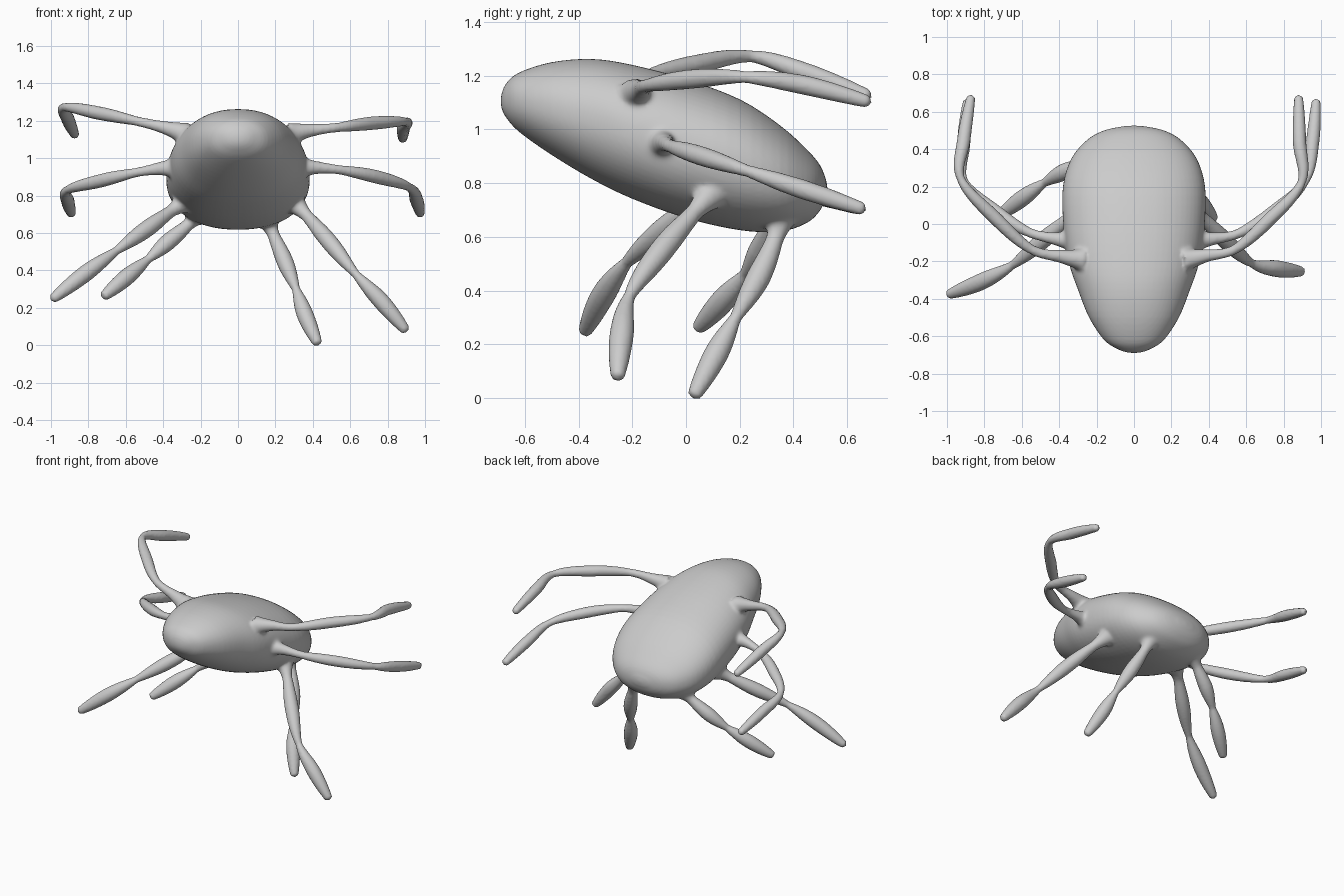
import bpy, bmesh, math
from mathutils import Vector

if "Cube" in bpy.data.objects:
    bpy.data.objects.remove(bpy.data.objects["Cube"])


def spline(rows, steps):
    """Smooth curve through rows of numbers (Catmull-Rom)."""
    out = []
    n = len(rows)
    for i in range(n - 1):
        p = [Vector(rows[min(max(k, 0), n - 1)]) for k in (i - 1, i, i + 1, i + 2)]
        for s in range(steps):
            t = s / steps
            out.append(0.5 * (2 * p[1] + (p[2] - p[0]) * t
                              + (2 * p[0] - 5 * p[1] + 4 * p[2] - p[3]) * t * t
                              + (3 * p[1] - p[0] - 3 * p[2] + p[3]) * t ** 3))
    out.append(Vector(rows[-1]))
    return out


def skin(name, rings, start, end):
    """Closed smooth skin over a list of vertex rings with pole points."""
    bm = bmesh.new()
    loops = [[bm.verts.new(c) for c in ring] for ring in rings]
    n = len(loops[0])
    a, b = bm.verts.new(start), bm.verts.new(end)
    for k in range(n):
        m = (k + 1) % n
        bm.faces.new((a, loops[0][m], loops[0][k]))
        bm.faces.new((b, loops[-1][k], loops[-1][m]))
        for r, q in zip(loops, loops[1:]):
            bm.faces.new((r[k], r[m], q[m], q[k]))
    bmesh.ops.recalc_face_normals(bm, faces=bm.faces)
    me = bpy.data.meshes.new(name)
    bm.to_mesh(me)
    bm.free()
    ob = bpy.data.objects.new(name, me)
    bpy.context.collection.objects.link(ob)
    return ob


def sgnpow(v, e):
    return math.copysign(abs(v) ** e, v)


# Body: vertical slices along y as (y, top z, bottom z, half width)
body = [(-0.687, 1.13, 1.08, 0.035), (-0.67, 1.17, 1.045, 0.085),
        (-0.62, 1.212, 0.99, 0.16), (-0.5, 1.25, 0.905, 0.24),
        (-0.35, 1.262, 0.815, 0.30), (-0.2, 1.24, 0.742, 0.35),
        (0, 1.187, 0.67, 0.378), (0.2, 1.112, 0.625, 0.38),
        (0.35, 1.015, 0.62, 0.335), (0.45, 0.925, 0.652, 0.25),
        (0.5, 0.865, 0.70, 0.16), (0.522, 0.81, 0.75, 0.06)]
rings = []
for y, top, bot, w in spline(body, 4):
    rings.append([(w * sgnpow(math.cos(t), 0.92), y,
                   (top + bot) / 2 + (top - bot) / 2 * sgnpow(math.sin(t), 0.92))
                  for t in (2 * math.pi * k / 64 for k in range(64))])
parts = [skin("body", rings, (0, -0.69, 1.105), (0, 0.527, 0.78))]


def limb(name, points, root, neck, fat):
    """Limb with a flared root and two spindle-shaped segments."""
    steps, knee = 10, len(points) - 3
    pos = spline(points, steps)
    rad = []
    for k in range(len(pos)):
        i = k / steps
        if i < knee - 2:
            rad.append(neck + (root - neck) * (1 - i / (knee - 2)) ** 1.6)
        else:
            u = (i - knee) / 2 % 1
            lo = neck if i < knee - 1 else 0.022
            rad.append(lo + (fat - lo) * math.sin(math.pi * u) ** 1.1)
    # rounded tip
    tip = pos[-1].copy()
    d = (tip - pos[-2]).normalized()
    pos[-1] = tip - d * 0.006
    rad[-1] = 0.014
    side, rings = None, []
    for i, c in enumerate(pos):
        t = (pos[min(i + 1, len(pos) - 1)] - pos[max(i - 1, 0)]).normalized()
        side = t.orthogonal() if side is None else side - t * side.dot(t)
        side.normalize()
        up = t.cross(side)
        rings.append([c + rad[i] * (side * math.cos(a) + up * math.sin(a))
                      for a in (2 * math.pi * k / 20 for k in range(20))])
    parts.append(skin(name, rings, pos[0], tip))


# Raised arms: root, shoulder, neck, upper swelling, elbow, lower swelling, tip
arms = {
    "right_upper_arm": [(0.28, -0.19, 1.13), (0.38, -0.17, 1.148), (0.54, -0.135, 1.165),
                        (0.72, 0.02, 1.187), (0.895, 0.22, 1.195), (0.885, 0.44, 1.165), (0.88, 0.69, 1.10)],
    "right_lower_arm": [(0.32, -0.09, 0.945), (0.41, -0.08, 0.95), (0.56, -0.05, 0.935),
                        (0.74, 0.06, 0.90), (0.915, 0.23, 0.845), (0.955, 0.44, 0.775), (0.975, 0.67, 0.70)],
    "left_upper_arm": [(-0.28, -0.19, 1.13), (-0.38, -0.175, 1.16), (-0.55, -0.135, 1.20),
                       (-0.74, 0.03, 1.24), (-0.925, 0.24, 1.272), (-0.91, 0.45, 1.21), (-0.87, 0.69, 1.12)],
    "left_lower_arm": [(-0.32, -0.09, 0.945), (-0.41, -0.08, 0.945), (-0.56, -0.045, 0.92),
                       (-0.73, 0.06, 0.88), (-0.91, 0.23, 0.83), (-0.91, 0.44, 0.77), (-0.89, 0.67, 0.70)],
}
# Standing legs: root, hip, upper swelling, knee, lower swelling, tip
legs = {
    "left_front_leg": [(-0.25, 0.10, 0.79), (-0.36, 0.02, 0.715), (-0.49, -0.09, 0.62),
                       (-0.65, -0.22, 0.505), (-0.82, -0.31, 0.38), (-1.0, -0.38, 0.24)],
    "left_back_leg": [(-0.17, 0.36, 0.74), (-0.265, 0.32, 0.645), (-0.37, 0.28, 0.555),
                      (-0.48, 0.22, 0.46), (-0.60, 0.135, 0.36), (-0.725, 0.04, 0.255)],
    "right_back_leg": [(0.13, 0.37, 0.74), (0.19, 0.33, 0.59), (0.25, 0.27, 0.45),
                       (0.31, 0.185, 0.30), (0.36, 0.11, 0.16), (0.43, 0.025, 0.0)],
    "right_front_leg": [(0.26, 0.13, 0.80), (0.37, 0.03, 0.69), (0.49, -0.09, 0.55),
                        (0.63, -0.21, 0.38), (0.77, -0.24, 0.23), (0.905, -0.255, 0.07)],
}
for name, pts in arms.items():
    limb(name, pts, 0.065, 0.025, 0.036)
for name, pts in legs.items():
    limb(name, pts, 0.11, 0.034, 0.045)

# Fuse everything into one organic skin
bpy.ops.object.select_all(action='DESELECT')
for ob in parts:
    ob.select_set(True)
creature = parts[0]
bpy.context.view_layer.objects.active = creature
bpy.ops.object.join()
creature.name = "body_with_limbs"
remesh = creature.modifiers.new("fuse", 'REMESH')
remesh.mode = 'VOXEL'
remesh.voxel_size = 0.01
remesh.use_smooth_shade = True
bpy.ops.object.modifier_apply(modifier=remesh.name)

# Melt the limb roots into the body
roots = [Vector(p[1]) for p in list(arms.values()) + list(legs.values())]
group = creature.vertex_groups.new(name="roots")
for v in creature.data.vertices:
    near = min((v.co - r).length for r in roots)
    group.add([v.index], min(1, max(0.06, (0.16 - near) / 0.08)), 'REPLACE')
melt = creature.modifiers.new("melt", 'SMOOTH')
melt.factor = 0.5
melt.iterations = 16
melt.vertex_group = "roots"
